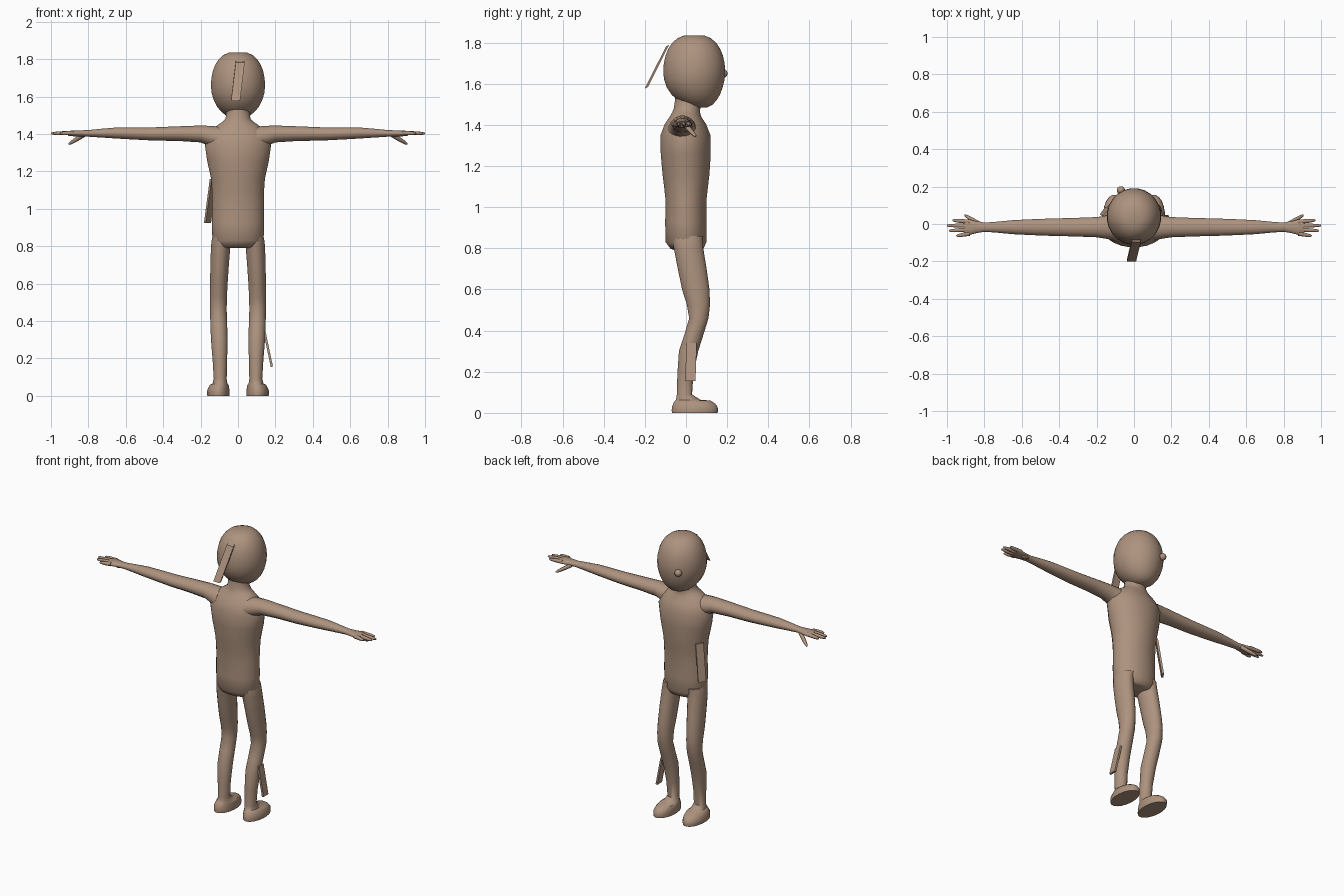
import bpy, bmesh
from math import cos, sin, pi, radians
from mathutils import Vector

cube = bpy.data.objects.get("Cube")
if cube:
    bpy.data.objects.remove(cube)

skin = bpy.data.materials.new("warm_brown")
skin.use_nodes = True
brown = (.42, .29, .21, 1)
skin.diffuse_color = brown
skin.node_tree.nodes["Principled BSDF"].inputs["Base Color"].default_value = brown


def finish(obj, sharp):
    """Smooth shading that keeps edges above the sharp angle."""
    bpy.ops.object.select_all(action='DESELECT')
    obj.select_set(True)
    bpy.context.view_layer.objects.active = obj
    bpy.ops.object.shade_smooth_by_angle(angle=radians(sharp))


def loft(name, rings, sides=20, sharp=60):
    """Skin a closed tube through rings of (centre, half axis u, half axis v)."""
    bm = bmesh.new()
    angles = [2 * pi * (i + .5) / sides for i in range(sides)]
    loops = []
    for centre, u, v in rings:
        centre, u, v = Vector(centre), Vector(u), Vector(v)
        loops.append([bm.verts.new(centre + u * cos(a) + v * sin(a)) for a in angles])
    for lower, upper in zip(loops, loops[1:]):
        for i in range(sides):
            bm.faces.new((lower[i - 1], lower[i], upper[i], upper[i - 1]))
    bm.faces.new(loops[0])
    bm.faces.new(loops[-1])
    bmesh.ops.recalc_face_normals(bm, faces=bm.faces)
    mesh = bpy.data.meshes.new(name)
    bm.to_mesh(mesh)
    bm.free()
    mesh.materials.append(skin)
    obj = bpy.data.objects.new(name, mesh)
    bpy.context.collection.objects.link(obj)
    finish(obj, sharp)


def refine(rows):
    """Insert a cubic in-between row after every row but the last."""
    rows = [Vector(row) for row in rows]
    padded = [rows[0]] + rows + [rows[-1]]
    result = []
    for before, start, end, after in zip(padded, padded[1:], padded[2:], padded[3:]):
        result += [start, (9 * (start + end) - before - after) / 16]
    return result + [rows[-1]]


def level_ring(z, left, right, back, front):
    """Horizontal ellipse that fills the given bounds."""
    centre = ((left + right) / 2, (back + front) / 2, z)
    return centre, ((right - left) / 2, 0, 0), (0, (front - back) / 2, 0)


def strap(name, start, end, across, thick):
    """Thin rectangular bar from start to end."""
    diagonal = 2 ** .5
    section = Vector(across) * diagonal, Vector(thick) * diagonal
    loft(name, [(start, *section), (end, *section)], sides=4, sharp=20)


def digit(name, root, tip):
    """Tapered finger."""
    root, tip = Vector(root), Vector(tip)
    along = (tip - root).normalized()
    u = along.cross((0, 0, 1)).normalized()
    v = along.cross(u)
    taper = ((0, .013), (.6, .011), (.9, .008), (1, .004))
    loft(name, [(root.lerp(tip, t), u * r, v * r) for t, r in taper], sides=8)


# Torso and neck: height, half width, back, front
torso = [(.79, .1, -.05, .07), (.83, .138, -.1, .1), (1.03, .14, -.1, .1),
         (1.16, .145, -.115, .115), (1.35, .18, -.125, .12), (1.44, .12, -.08, .075),
         (1.48, .067, -.06, .07), (1.56, .066, -.05, .08)]
loft("torso", [level_ring(z, -half, half, back, front)
               for z, half, back, front in refine(torso)], sides=24)

# Head: a ball with a fuller crown and a forward chin
head = []
steps = 14
for i in range(1, steps):
    latitude = pi * (i / steps - .5)
    height = sin(latitude)
    girth = cos(latitude) ** (.75 if height > 0 else 1)
    middle = .04 + .03 * max(0, -height) ** 3
    head.append(level_ring(1.66 + .18 * height, -.146 * girth, .146 * girth,
                           middle - .152 * girth, middle + .152 * girth))
loft("head", head, sides=24)

# Round bead on the face
bpy.ops.mesh.primitive_uv_sphere_add(segments=14, ring_count=8, radius=.022,
                                     location=(-.07, .18, 1.65))
bead = bpy.context.object
bead.name = "face_bead"
bead.data.materials.append(skin)
finish(bead, 60)

# Leg and foot: height, inner side, outer side, back, front
leg = [(0, .045, .165, -.07, .155), (.03, .045, .165, -.07, .155),
       (.06, .05, .15, -.055, .12), (.09, .06, .13, -.045, .03),
       (.3, .055, .145, -.035, .06), (.46, .06, .15, .015, .11),
       (.6, .055, .15, -.02, .115), (.8, .04, .145, -.06, .085),
       (.86, .03, .135, -.07, .085)]

# Arm and palm: distance out, height, half depth, half thickness
arm = [(.1, 1.37, .075, .07), (.2, 1.4, .055, .046), (.45, 1.4, .047, .036),
       (.65, 1.405, .038, .03), (.8, 1.403, .025, .018), (.88, 1.403, .043, .016),
       (.91, 1.403, .04, .012)]

fingers = {"index": .97, "middle": 1, "ring": .99, "little": .95}

for side, s in (("left", 1), ("right", -1)):
    loft(side + "_leg", [level_ring(z, s * inner, s * outer, back, front)
                         for z, inner, outer, back, front in refine(leg)], sharp=50)
    loft(side + "_arm", [((s * out, -.017, z), (0, depth, 0), (0, 0, thickness))
                         for out, z, depth, thickness in refine(arm)], sides=16)
    for i, (finger, reach) in enumerate(fingers.items()):
        digit(side + "_" + finger + "_finger", (s * .88, .012 - .021 * i, 1.405),
              (s * reach, .02 - .028 * i, 1.403))
    digit(side + "_thumb", (s * .825, 0, 1.395), (s * .905, .047, 1.345))

# Loose straps on the head, waist and shin
strap("head_strap", start=(.012, -.09, 1.785), end=(-.013, -.193, 1.58),
      across=(.024, 0, 0), thick=(0, .008, .004))
strap("waist_strap", start=(-.132, .05, 1.16), end=(-.163, .068, .925),
      across=(.014, .02, 0), thick=(-.005, .004, 0))
strap("shin_strap", start=(.142, .027, .34), end=(.181, .021, .155),
      across=(0, .025, 0), thick=(.006, 0, .001))
